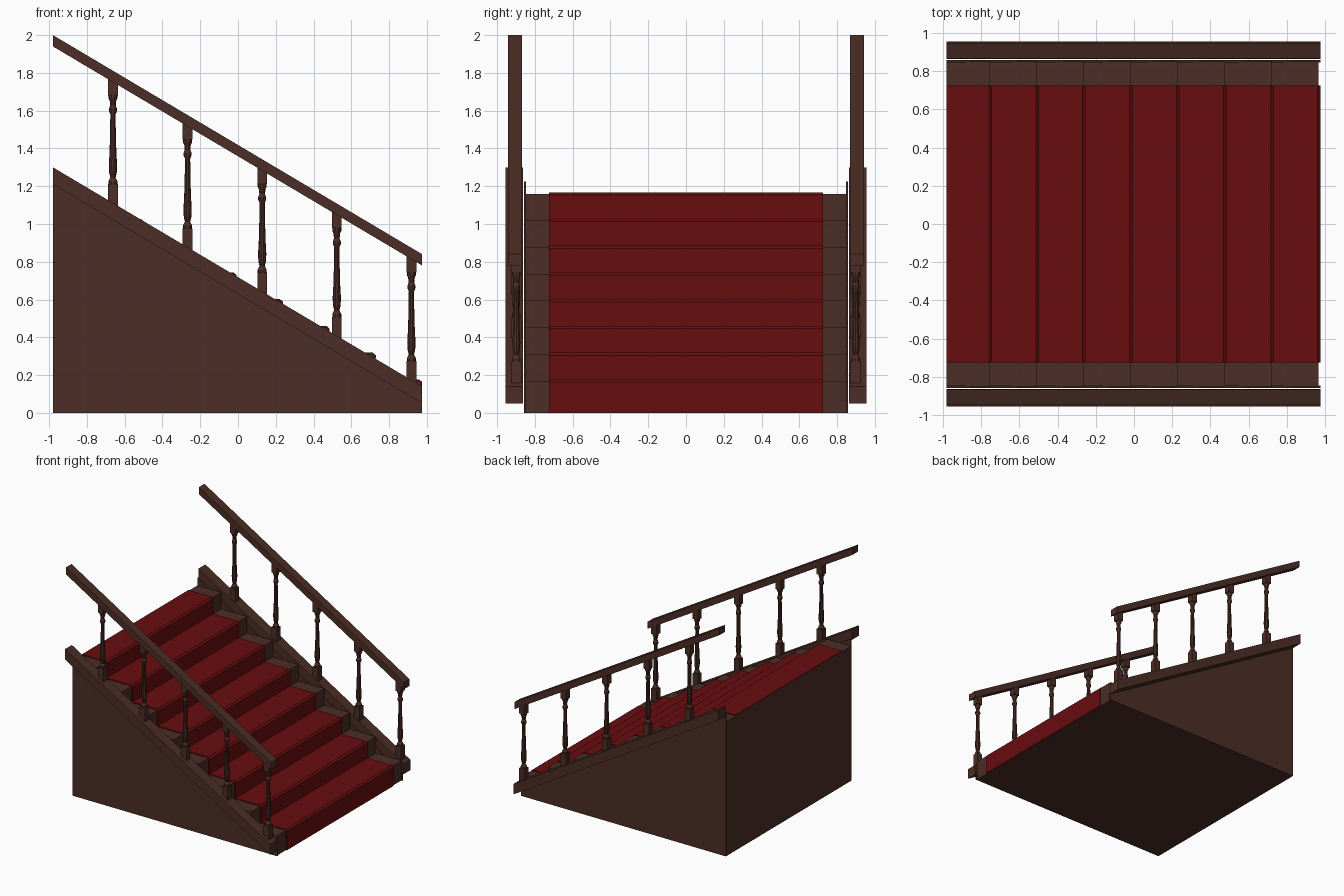
import bpy, bmesh, math

cube = bpy.data.objects.get("Cube")
if cube:
    bpy.data.objects.remove(cube, do_unlink=True)


def make_material(name, color):
    m = bpy.data.materials.new(name)
    m.use_nodes = True
    m.diffuse_color = color
    bsdf = m.node_tree.nodes["Principled BSDF"]
    bsdf.inputs["Base Color"].default_value = color
    bsdf.inputs["Roughness"].default_value = 0.7
    return m


wood = make_material("dark wood", (0.072, 0.027, 0.019, 1))
red = make_material("red carpet", (0.138, 0.004, 0.0045, 1))


def finish(name, bm, mat):
    bmesh.ops.recalc_face_normals(bm, faces=bm.faces)
    mesh = bpy.data.meshes.new(name)
    bm.to_mesh(mesh)
    bm.free()
    mesh.materials.append(mat)
    obj = bpy.data.objects.new(name, mesh)
    bpy.context.collection.objects.link(obj)
    return obj


def prism(name, outline, y0, y1, mat):
    """Extrude an outline in x and z from y0 to y1."""
    bm = bmesh.new()
    face = bm.faces.new([bm.verts.new((x, y0, z)) for x, z in outline])
    ext = bmesh.ops.extrude_face_region(bm, geom=[face])
    verts = [v for v in ext["geom"] if isinstance(v, bmesh.types.BMVert)]
    bmesh.ops.translate(bm, verts=verts, vec=(0, y1 - y0, 0))
    return finish(name, bm, mat)


BACK, FRONT = -0.98, 0.975
STEPS, RUN, RISE, TOP = 8, 0.2455, 0.1415, 1.16
SLOPE = 1.16 / (FRONT - BACK)


def slanted(top, x):
    return top - SLOPE * (x - BACK)


def bar(name, top, depth, y0, y1):
    prism(name, [(BACK, top), (FRONT, slanted(top, FRONT)),
                 (FRONT, slanted(top, FRONT) - depth), (BACK, top - depth)], y0, y1, wood)


# Stepped body and the carpet running over it
nose = FRONT - 0.01 - RUN * (STEPS - 1)
body, carpet = [(BACK, 0)], [(BACK, TOP - 0.03), (BACK, TOP + 0.008)]
for i in range(STEPS):
    x, z = nose + i * RUN, TOP - i * RISE
    low = z - RISE if i < STEPS - 1 else 0
    if i == 0:
        body.append((BACK, z))
    body += [(x, z), (x, low)]
    carpet += [(x - 0.006, z + 0.008), (x + 0.01, z - 0.006)]
    carpet.append((x + 0.008, low + 0.008 if low else 0))
carpet.append((FRONT - 0.04, 0))
for i in reversed(range(STEPS - 1)):
    x, z = nose + i * RUN, TOP - (i + 1) * RISE
    carpet += [(x - 0.02, z - 0.02)]
prism("stair_body", body, -0.85, 0.85, wood)
prism("carpet_runner", carpet, -0.725, 0.725, red)

# Turned baluster: radius and height above the sloped board
TURNING = [(0.024, 0.10), (0.024, 0.115), (0.014, 0.135), (0.020, 0.16), (0.022, 0.20),
           (0.018, 0.27), (0.015, 0.38), (0.014, 0.47), (0.021, 0.485), (0.021, 0.50),
           (0.015, 0.515), (0.017, 0.54), (0.024, 0.555), (0.024, 0.57)]


def add_block(bm, x, y, z0, z1, half):
    geom = bmesh.ops.create_cube(bm, size=1)["verts"]
    bmesh.ops.scale(bm, verts=geom, vec=(2 * half, 2 * half, z1 - z0))
    bmesh.ops.translate(bm, verts=geom, vec=(x, y, (z0 + z1) / 2))


def baluster(name, x, y, base):
    bm = bmesh.new()
    add_block(bm, x, y, base - 0.03, base + 0.10, 0.026)
    add_block(bm, x, y, base + 0.57, base + 0.67, 0.026)
    sides, rings = 10, []
    for r, h in TURNING:
        rings.append([bm.verts.new((x + r * math.cos(2 * math.pi * k / sides),
                                    y + r * math.sin(2 * math.pi * k / sides), base + h))
                      for k in range(sides)])
    for a, b in zip(rings, rings[1:]):
        for k in range(sides):
            n = (k + 1) % sides
            bm.faces.new((a[k], a[n], b[n], b[k]))
    finish(name, bm, wood)


# Both sides: wall, sloped board, handrail and balusters
for side, s in (("right", -1), ("left", 1)):
    wall_top = 1.225
    prism(side + "_side_wall", [(BACK, 0), (BACK, wall_top),
                                (FRONT, slanted(wall_top, FRONT)), (FRONT, 0)],
          s * 0.846, s * 0.857, wood)
    bar(side + "_sloped_board", 1.30, 0.09, s * 0.862, s * 0.955)
    bar(side + "_handrail", 2.0, 0.06, s * 0.867, s * 0.943)
    for i in range(5):
        x = -0.662 + i * 0.395
        baluster(f"{side}_baluster_{i + 1}", x, s * 0.898, slanted(1.30, x))
